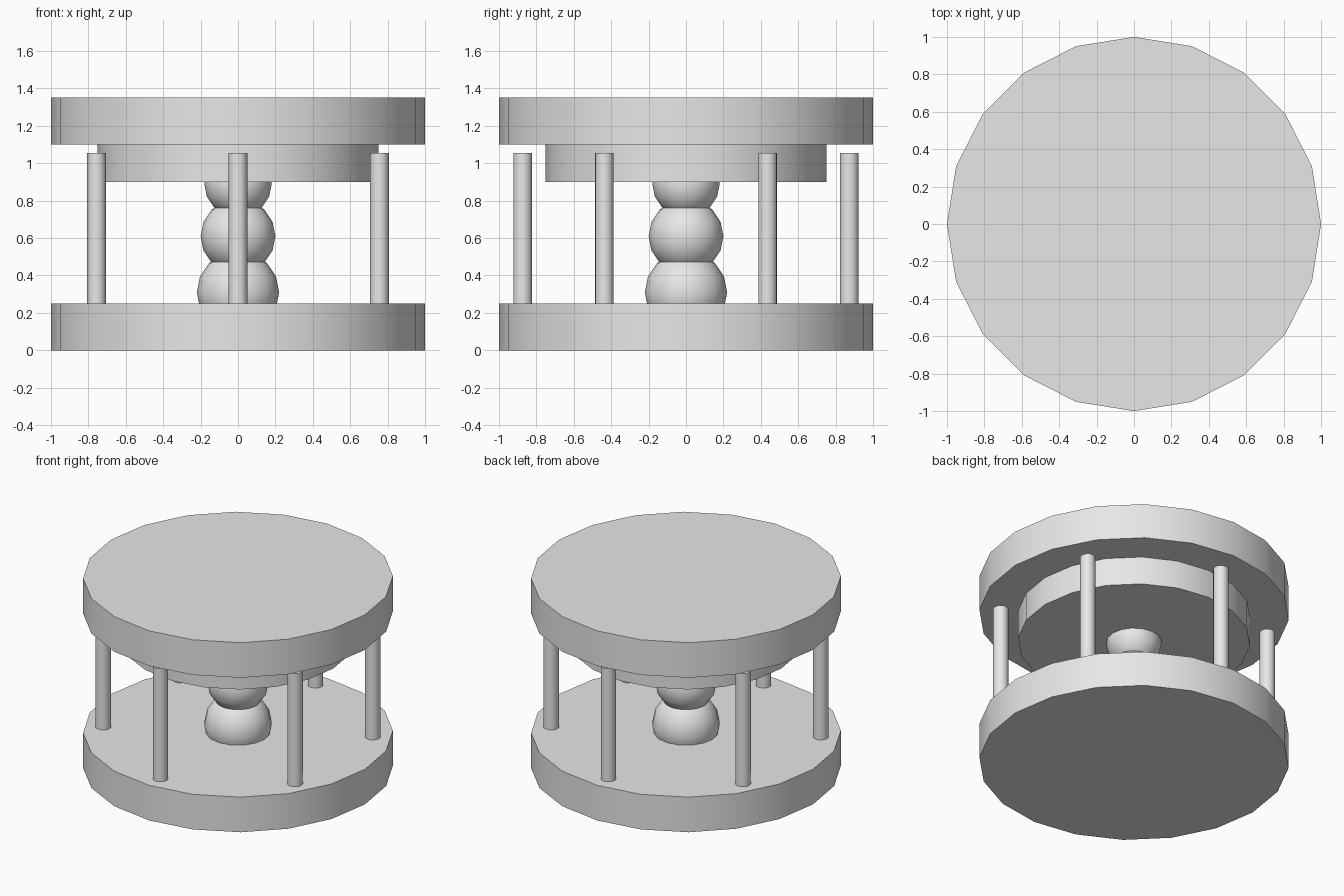
import bpy
from math import cos, sin, pi, radians

cube = bpy.data.objects.get("Cube")
if cube:
    bpy.data.objects.remove(cube, do_unlink=True)

grey = bpy.data.materials.new("light_grey")
grey.use_nodes = True
grey.diffuse_color = (0.8, 0.8, 0.8, 1)
grey.node_tree.nodes["Principled BSDF"].inputs["Base Color"].default_value = (0.8, 0.8, 0.8, 1)


def finish(name):
    obj = bpy.context.object
    obj.name = name
    obj.data.materials.append(grey)
    bpy.ops.object.shade_smooth_by_angle(angle=radians(30))
    return obj


def cylinder(name, radius, bottom, top, sides, x=0, y=0):
    bpy.ops.mesh.primitive_cylinder_add(
        vertices=sides, radius=radius, depth=top - bottom,
        location=(x, y, (bottom + top) / 2))
    return finish(name)


def ball(name, radius, height):
    bpy.ops.mesh.primitive_uv_sphere_add(
        segments=16, ring_count=8, radius=radius, location=(0, 0, height))
    return finish(name)


# Stacked twenty-sided discs
cylinder("base_disc", 1.0, 0, 0.25, 20)
cylinder("roof_underside_disc", 0.75, 0.9, 1.1, 20)
cylinder("roof_disc", 1.0, 1.1, 1.35, 20)

# Central stack of balls, sunk into the base and the roof
ball("lower_ball", 0.22, 0.31)
ball("middle_ball", 0.20, 0.61)
ball("upper_ball", 0.18, 0.89)

# Ring of six posts, stopping just short of the roof
for i in range(6):
    angle = pi / 6 + i * pi / 3
    cylinder(f"post_{i + 1}", 0.05, 0.24, 1.055, 16, 0.873 * cos(angle), 0.873 * sin(angle))
